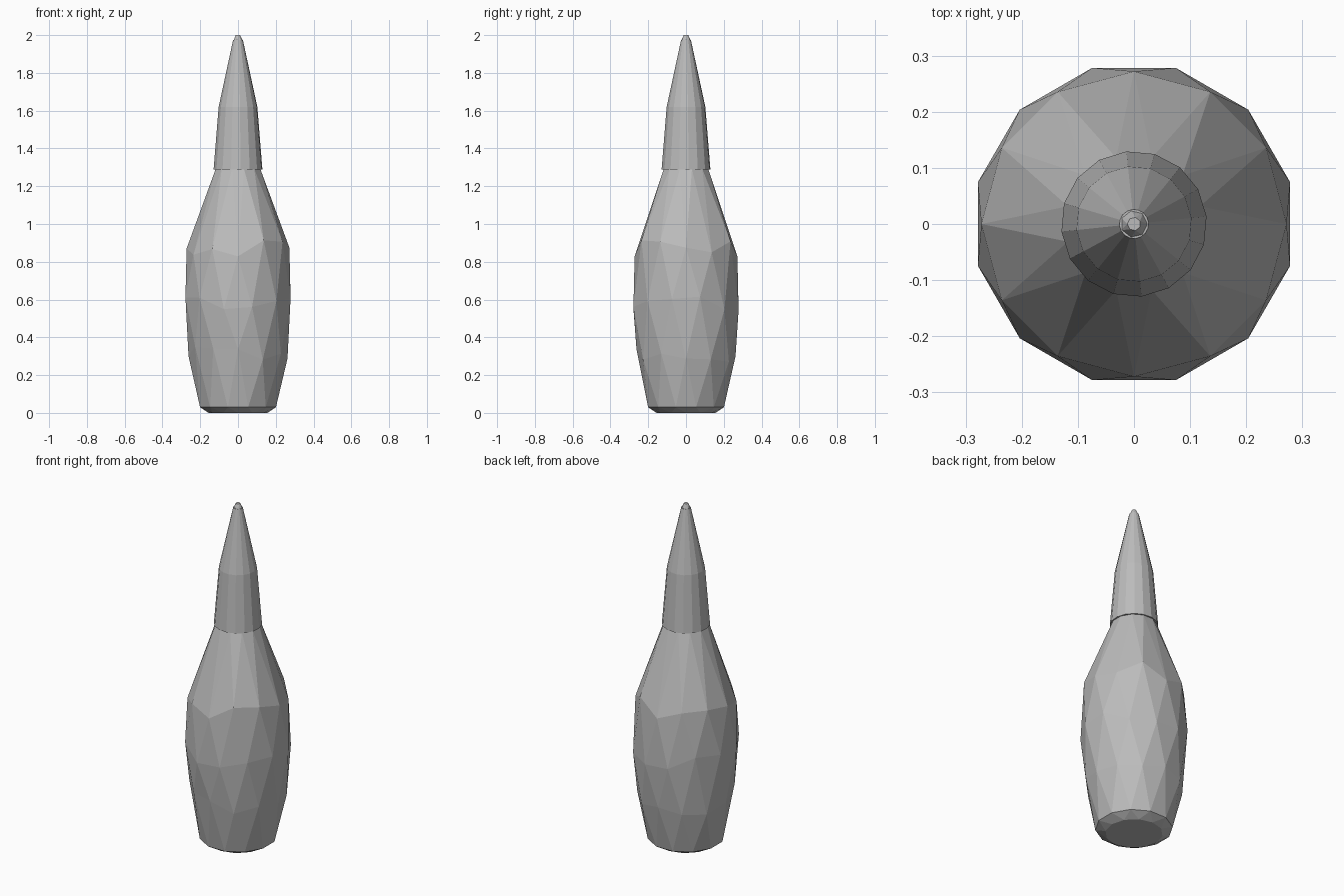
import bpy, bmesh, math, random

random.seed(4)
cube = bpy.data.objects.get("Cube")
if cube:
    bpy.data.objects.remove(cube, do_unlink=True)

grey = bpy.data.materials.new("plain grey")
grey.use_nodes = True
colour = (0.5, 0.5, 0.5, 1)
grey.diffuse_color = colour
grey.node_tree.nodes["Principled BSDF"].inputs["Base Color"].default_value = colour


def faceted_lathe(name, profile, sides, twist, wobble=0.0):
    """Stack rings of (radius, height); twist turns each ring by part of a step."""
    bm = bmesh.new()
    rings = []
    last = len(profile) - 1
    for k, (radius, height) in enumerate(profile):
        shift = twist * k
        ring = []
        for i in range(sides):
            a = 2 * math.pi * (i + shift) / sides
            dz = random.uniform(-wobble, wobble) if 1 < k < last else 0
            ring.append(bm.verts.new((radius * math.cos(a), radius * math.sin(a), height + dz)))
        rings.append(ring)
    for low, high in zip(rings, rings[1:]):
        for i in range(sides):
            j = (i + 1) % sides
            bm.faces.new((low[i], low[j], high[i]))
            bm.faces.new((low[j], high[j], high[i]))
    bm.faces.new(rings[0][::-1])
    bm.faces.new(rings[-1])
    bmesh.ops.recalc_face_normals(bm, faces=bm.faces)
    mesh = bpy.data.meshes.new(name)
    bm.to_mesh(mesh)
    bm.free()
    mesh.materials.append(grey)
    obj = bpy.data.objects.new(name, mesh)
    bpy.context.collection.objects.link(obj)
    return obj


# Squeeze bottle with coarse triangular facets
faceted_lathe("bottle_body", [
    (0.155, 0.0), (0.208, 0.03), (0.262, 0.31), (0.288, 0.58),
    (0.272, 0.87), (0.122, 1.292)], sides=12, twist=0.5, wobble=0.05)

# Tapered nozzle overhanging the bottle neck
nozzle = faceted_lathe("nozzle", [
    (0.130, 1.288), (0.103, 1.62), (0.026, 1.975)], sides=16, twist=0.0)
nozzle.rotation_euler.z = math.radians(6)

# Small blunt tip closing the nozzle
faceted_lathe("nozzle_tip", [(0.026, 1.97), (0.012, 2.0)], sides=7, twist=0.5)
